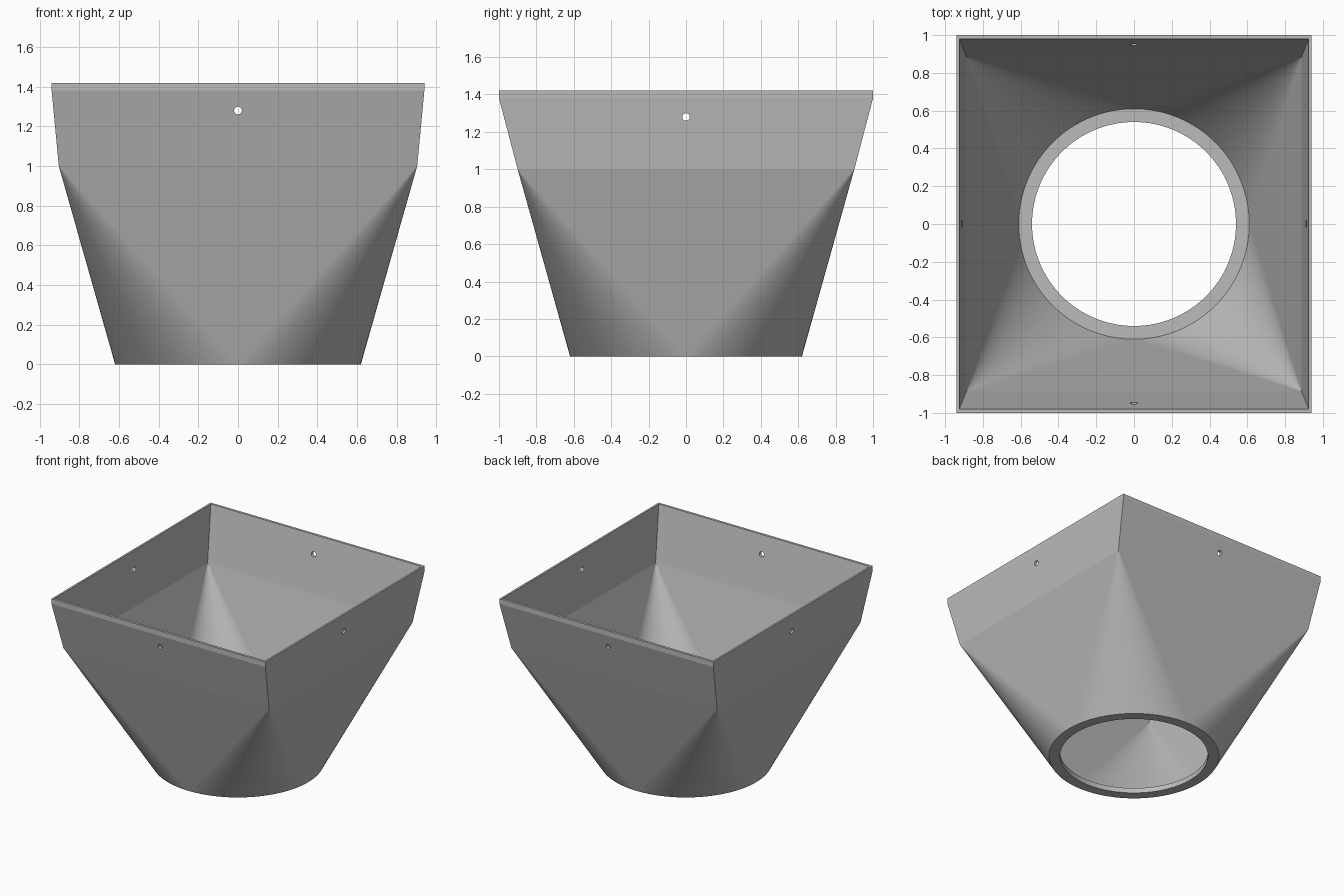
import bpy, bmesh, math
from mathutils import Matrix

cube = bpy.data.objects.get("Cube")
if cube:
    bpy.data.objects.remove(cube, do_unlink=True)

SEG = 128          # circle segments, divisible by four
QUARTER = SEG // 4

grey = bpy.data.materials.new("plain grey")
grey.use_nodes = True
colour = (0.5, 0.5, 0.5, 1)
grey.diffuse_color = colour
grey.node_tree.nodes["Principled BSDF"].inputs["Base Color"].default_value = colour

bm = bmesh.new()


def ring(radius, z):
    angles = [math.tau * i / SEG for i in range(SEG)]
    return [bm.verts.new((radius * math.cos(a), radius * math.sin(a), z)) for a in angles]


def rectangle(x, y, z):
    return [bm.verts.new((sx * x, sy * y, z))
            for sx, sy in ((1, 1), (-1, 1), (-1, -1), (1, -1))]


def bridge(lower, upper):
    n = len(lower)
    for i in range(n):
        j = (i + 1) % n
        bm.faces.new((lower[i], lower[j], upper[j], upper[i]))


def round_to_square(circle, corners):
    # a cone fan at each corner, with flat triangles between the fans
    for i in range(SEG):
        bm.faces.new((circle[i], circle[(i + 1) % SEG], corners[i // QUARTER]))
    for q in range(4):
        bm.faces.new((corners[q - 1], circle[q * QUARTER], corners[q]))


# Outer skin: round foot, square shoulder, flared wall, upright lip
outer_foot = ring(0.62, 0)
outer_shoulder = rectangle(0.904, 0.9, 1.0)
outer_flare = rectangle(0.94, 1.0, 1.38)
outer_rim = rectangle(0.94, 1.0, 1.42)
round_to_square(outer_foot, outer_shoulder)
bridge(outer_shoulder, outer_flare)
bridge(outer_flare, outer_rim)

# Inner skin
inner_foot = ring(0.61, 0.04)
inner_shoulder = rectangle(0.887, 0.885, 1.0)
inner_rim = rectangle(0.925, 0.98, 1.42)
round_to_square(inner_foot, inner_shoulder)
bridge(inner_shoulder, inner_rim)
bridge(outer_rim, inner_rim)

# Round outlet with a narrow ledge
outlet_bottom, outlet_top = ring(0.54, 0), ring(0.54, 0.04)
bridge(outer_foot, outlet_bottom)
bridge(outlet_bottom, outlet_top)
bridge(outlet_top, inner_foot)

bmesh.ops.recalc_face_normals(bm, faces=bm.faces)
mesh = bpy.data.meshes.new("hopper")
bm.to_mesh(mesh)
bm.free()
mesh.materials.append(grey)
hopper = bpy.data.objects.new("hopper", mesh)
bpy.context.collection.objects.link(hopper)
bpy.context.view_layer.objects.active = hopper

# Screw holes through all four walls
for name, axis in (("side_hole_cutter", "Y"), ("front_hole_cutter", "X")):
    bm = bmesh.new()
    bmesh.ops.create_cone(bm, cap_ends=True, segments=24, radius1=0.02, radius2=0.02, depth=3,
                          matrix=Matrix.Translation((0, 0, 1.28)) @ Matrix.Rotation(math.pi / 2, 4, axis))
    cutter_mesh = bpy.data.meshes.new(name)
    bm.to_mesh(cutter_mesh)
    bm.free()
    cutter_mesh.materials.append(grey)
    cutter = bpy.data.objects.new(name, cutter_mesh)
    cutter.hide_render = True
    bpy.context.collection.objects.link(cutter)
    cut = hopper.modifiers.new(name, "BOOLEAN")
    cut.operation = "DIFFERENCE"
    cut.solver = "EXACT"
    cut.object = cutter
    bpy.ops.object.modifier_apply(modifier=cut.name)
    bpy.data.objects.remove(cutter, do_unlink=True)
